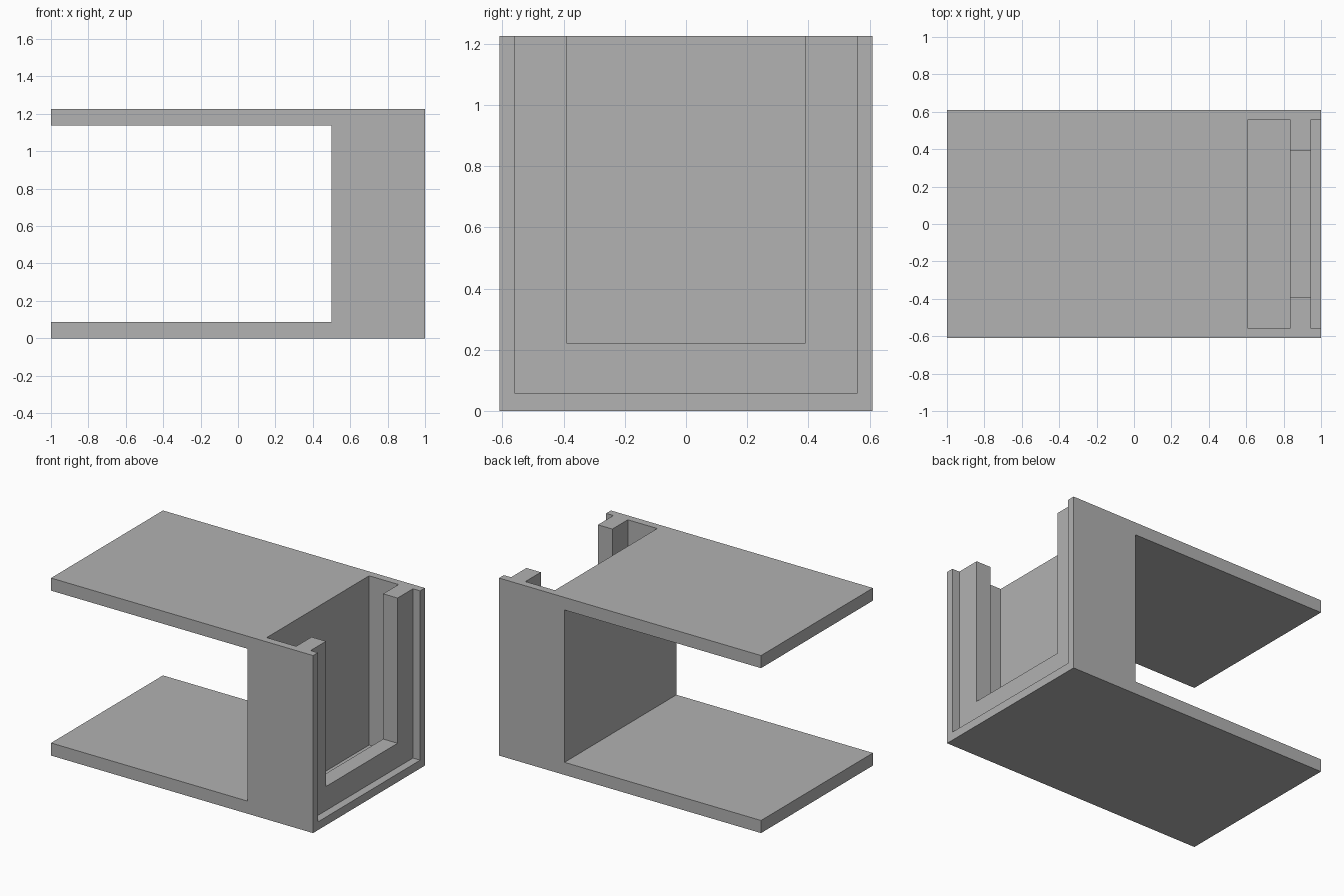
import bpy
import bmesh

default = bpy.data.objects.get("Cube")
if default:
    bpy.data.objects.remove(default, do_unlink=True)

HALF_WIDTH, HEIGHT, PLATE = 0.61, 1.225, 0.087
WALL_X = 0.5

grey = bpy.data.materials.new("plain grey")
grey.use_nodes = True
colour = (0.445, 0.445, 0.445, 1)
grey.diffuse_color = colour
grey.node_tree.nodes["Principled BSDF"].inputs["Base Color"].default_value = colour


def prism(name, outline, y0, y1):
    """Extrude an x-z outline along y."""
    bm = bmesh.new()
    face = bm.faces.new([bm.verts.new((x, y0, z)) for x, z in outline])
    new = bmesh.ops.extrude_face_region(bm, geom=[face])["geom"]
    moved = [v for v in new if isinstance(v, bmesh.types.BMVert)]
    bmesh.ops.translate(bm, verts=moved, vec=(0, y1 - y0, 0))
    bmesh.ops.recalc_face_normals(bm, faces=bm.faces)
    mesh = bpy.data.meshes.new(name)
    bm.to_mesh(mesh)
    bm.free()
    mesh.materials.append(grey)
    obj = bpy.data.objects.new(name, mesh)
    bpy.context.collection.objects.link(obj)
    return obj


def cut_slot(body, name, x0, x1, half_width, floor):
    """Cut a slot that is open at the top."""
    top = HEIGHT + 0.2
    cutter = prism(name, [(x0, floor), (x1, floor), (x1, top), (x0, top)],
                   -half_width, half_width)
    cutter.hide_render = True
    mod = body.modifiers.new(name, 'BOOLEAN')
    mod.operation = 'DIFFERENCE'
    mod.solver = 'EXACT'
    mod.object = cutter
    bpy.context.view_layer.objects.active = body
    bpy.ops.object.modifier_apply(modifier=name)
    bpy.data.objects.remove(cutter, do_unlink=True)


# C-shaped body: two plates joined by a thick end block
body = prism("bracket_body", [
    (-1, 0), (1, 0), (1, HEIGHT), (-1, HEIGHT), (-1, HEIGHT - PLATE),
    (WALL_X, HEIGHT - PLATE), (WALL_X, PLATE), (-1, PLATE)],
    -HALF_WIDTH, HALF_WIDTH)

# Inner pocket, shallow outer recess, and the U-shaped window between them
cut_slot(body, "pocket", 0.61, 0.835, 0.558, 0.057)
cut_slot(body, "outer_recess", 0.945, 1.2, 0.558, 0.057)
cut_slot(body, "window", 0.75, 1.1, 0.39, 0.223)
